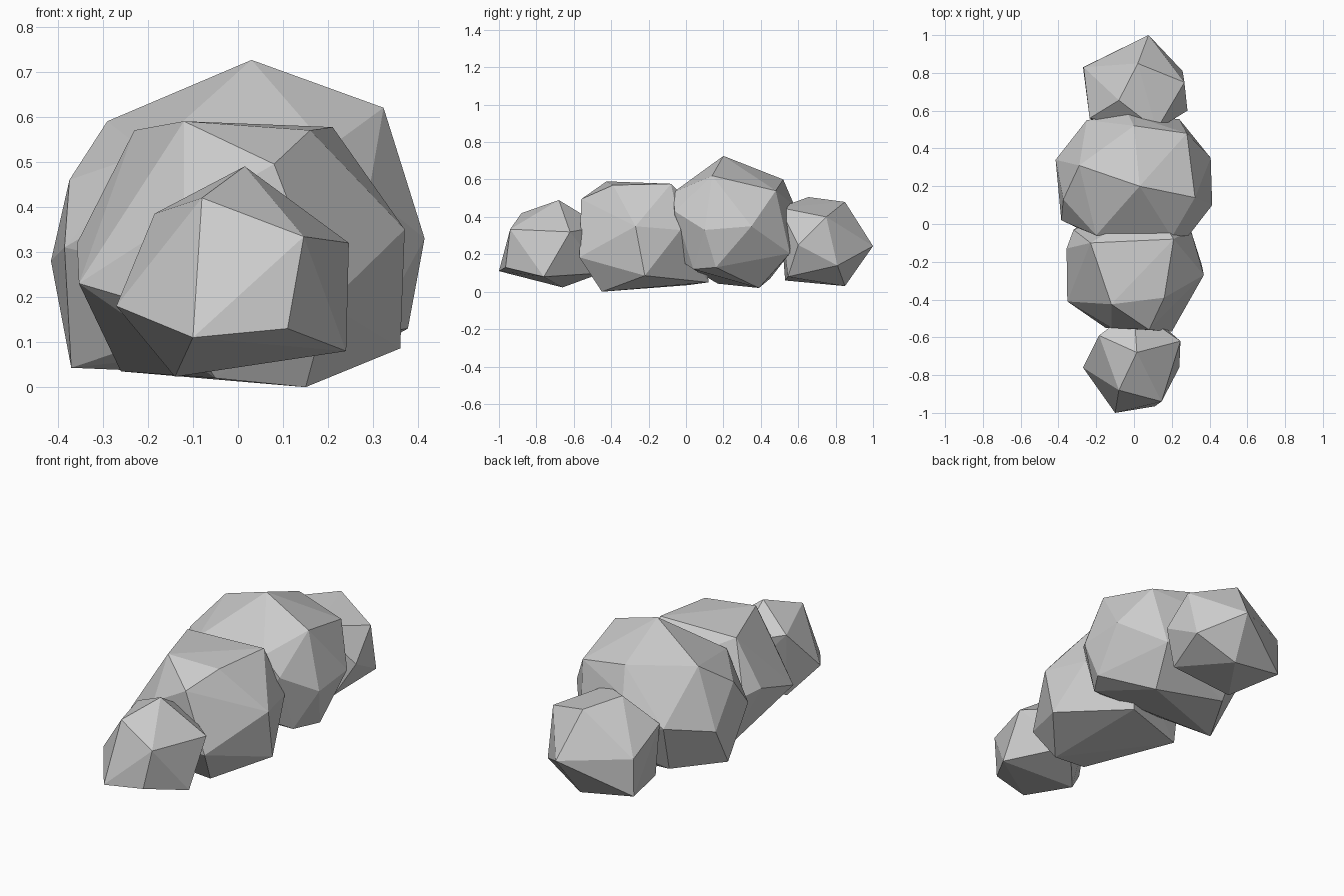
import bpy
import bmesh

# Remove the default object
default_object = bpy.data.objects.get("Cube")
if default_object:
    bpy.data.objects.remove(default_object, do_unlink=True)

# One plain stone colour for every boulder
STONE_COLOUR = (0.6, 0.6, 0.6, 1.0)
stone = bpy.data.materials.new("stone_grey")
stone.use_nodes = True
stone.diffuse_color = STONE_COLOUR
stone_shader = stone.node_tree.nodes["Principled BSDF"]
stone_shader.inputs["Base Color"].default_value = STONE_COLOUR
stone_shader.inputs["Roughness"].default_value = 0.9


def make_boulder(name, corners):
    """Wrap a faceted convex skin around corner points given in hundredths of a unit."""
    bm = bmesh.new()
    for corner in corners:
        bm.verts.new([value / 100 for value in corner])
    hull = bmesh.ops.convex_hull(bm, input=bm.verts[:])

    # Drop points that ended up inside the skin
    leftover = set(hull["geom_interior"]) | set(hull["geom_unused"])
    loose = [item for item in leftover if isinstance(item, bmesh.types.BMVert)]
    bmesh.ops.delete(bm, geom=loose, context="VERTS")
    bmesh.ops.recalc_face_normals(bm, faces=bm.faces[:])

    # Keep the facets flat
    for face in bm.faces:
        face.smooth = False

    mesh = bpy.data.meshes.new(name)
    bm.to_mesh(mesh)
    bm.free()
    mesh.materials.append(stone)
    boulder = bpy.data.objects.new(name, mesh)
    bpy.context.scene.collection.objects.link(boulder)
    return boulder


# Small boulder at the front end
make_boulder("front_small_boulder", [
    (1.5, -68, 49), (-8, -88, 42), (-18.5, -59, 38.5), (14.6, -94, 33.4),
    (24.6, -62, 32), (24, -76, 8), (11, -96.5, 13), (-10, -100, 11),
    (-27, -76, 18), (-14, -66, 2.3), (5, -45, 10), (0, -45, 35),
])

# Broad boulder behind it
make_boulder("front_large_boulder", [
    (-12, -42.5, 59), (16, -39, 57), (21, -8, 57.7), (-23, -10, 57),
    (8, -56, 49.5), (37, -27, 35), (-35.7, -13, 32), (-35.3, -41, 23),
    (-26, 1, 3.5), (15, -45, 0), (-5, -46, 2), (36, -22, 8.6),
    (20, -57, 18.4), (-15, -55, 17), (-12, -55, 38), (10, 12, 5),
    (30, -3, 33), (-32, -3, 30), (10, 10, 40),
])

# Tallest boulder
make_boulder("rear_large_boulder", [
    (3, 20, 72.6), (-29, 31, 59), (-37.4, 13, 46), (-38.5, 2, 31),
    (-41.5, 34, 28), (-37, 17, 4.3), (32.3, 14, 62), (0, 52, 60),
    (28, 48, 54), (40.6, 35, 35), (41.4, 10, 33), (37.7, 16, 13),
    (18, 39, 2), (-21.5, 45, 7), (24, 55.5, 20.5), (-25, 55, 33),
    (-3, 58, 46), (-20, -6, 52), (20, -7, 53), (29, -6, 43),
    (-30, -2, 36), (30, 4, 12), (10, -8, 20),
])

# Small boulder at the back end
make_boulder("rear_small_boulder", [
    (7.7, 100, 24.4), (2, 85, 48), (-8, 65.5, 50.6), (26.7, 75, 40),
    (25.7, 81, 14), (28.3, 60, 25), (-26.7, 83, 28), (-27, 83, 8),
    (3.5, 85, 3), (-23.5, 56, 36), (-19, 53, 6), (19, 54.5, 8),
    (12, 50, 45),
])
